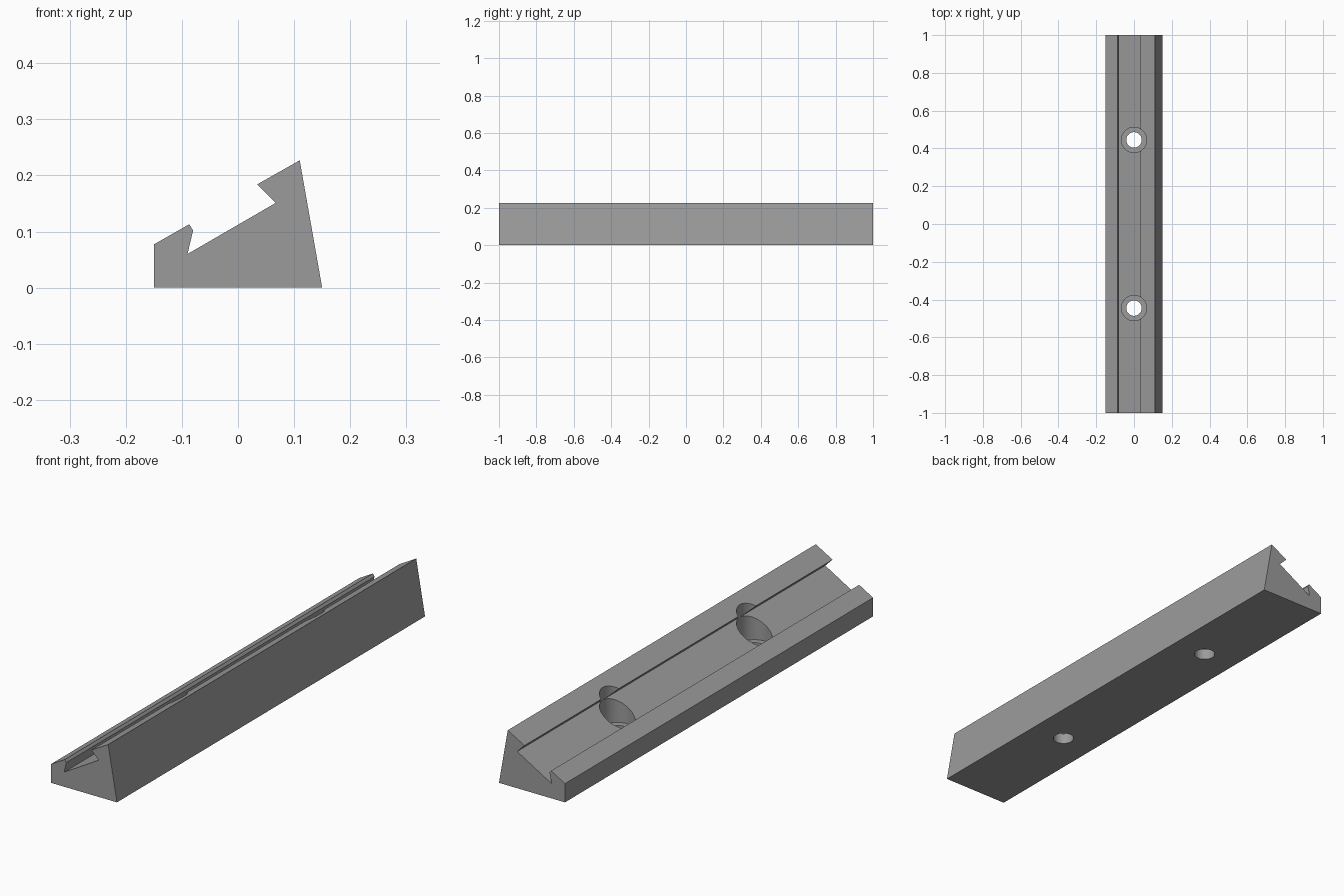
import bpy, bmesh

if "Cube" in bpy.data.objects:
    bpy.data.objects.remove(bpy.data.objects["Cube"])

grey = bpy.data.materials.new("mid grey")
grey.diffuse_color = (0.33, 0.33, 0.33, 1)
grey.use_nodes = True
grey.node_tree.nodes["Principled BSDF"].inputs["Base Color"].default_value = grey.diffuse_color

# Sloped rail cross-section with an undercut channel (x, z)
PROFILE = [(-0.15, 0), (0.15, 0), (0.11, 0.227), (0.034, 0.184), (0.067, 0.151),
           (-0.09, 0.06), (-0.08, 0.102), (-0.087, 0.113), (-0.15, 0.077)]

bm = bmesh.new()
end = bm.faces.new([bm.verts.new((x, -1, z)) for x, z in PROFILE])
ext = bmesh.ops.extrude_face_region(bm, geom=[end])
bmesh.ops.translate(bm, vec=(0, 2, 0),
                    verts=[g for g in ext["geom"] if isinstance(g, bmesh.types.BMVert)])
bmesh.ops.recalc_face_normals(bm, faces=bm.faces)
mesh = bpy.data.meshes.new("rail")
bm.to_mesh(mesh)
bm.free()
rail = bpy.data.objects.new("rail", mesh)
bpy.context.collection.objects.link(rail)
mesh.materials.append(grey)


def bore(name, y, radius, bottom, top):
    """Cut a vertical round hole into the rail."""
    bpy.ops.mesh.primitive_cylinder_add(vertices=48, radius=radius, depth=top - bottom,
                                        location=(0, y, (top + bottom) / 2))
    cutter = bpy.context.object
    cutter.name = name
    cutter.data.materials.append(grey)
    mod = rail.modifiers.new(name, 'BOOLEAN')
    mod.operation = 'DIFFERENCE'
    mod.solver = 'EXACT'
    mod.object = cutter
    bpy.ops.object.select_all(action='DESELECT')
    rail.select_set(True)
    bpy.context.view_layer.objects.active = rail
    bpy.ops.object.modifier_apply(modifier=name)
    bpy.data.objects.remove(cutter)


# Two counterbored screw holes
for y in (-0.445, 0.445):
    bore("counterbore", y, 0.067, 0.045, 0.4)
    bore("screw_hole", y, 0.041, -0.1, 0.3)

bpy.ops.object.shade_smooth_by_angle(angle=0.5)
